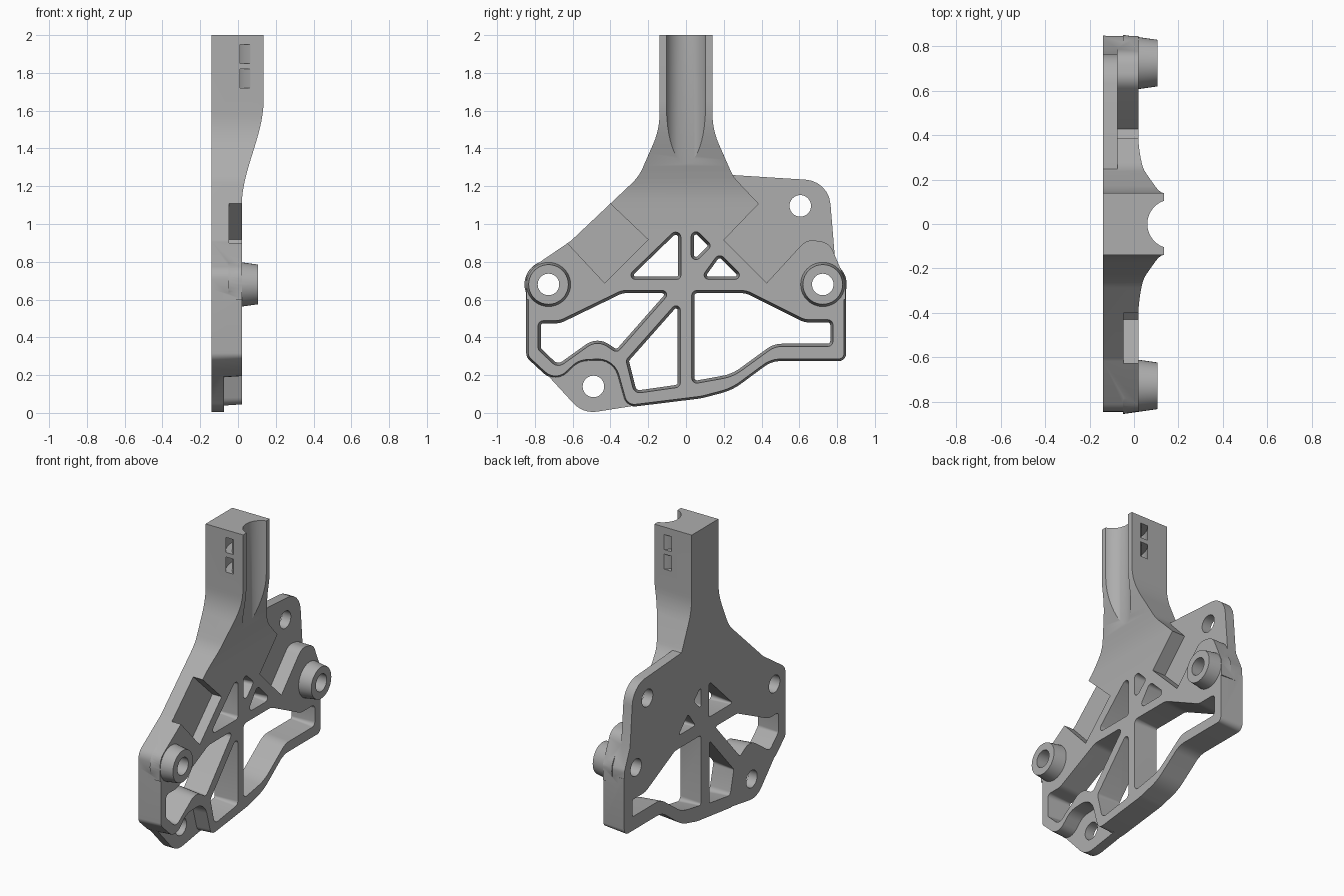
import bpy, bmesh
from math import sin, cos, tan, pi
from mathutils import Vector

cube = bpy.data.objects.get("Cube")
if cube:
    bpy.data.objects.remove(cube, do_unlink=True)

BACK, FACE, LUG, RECESS = -0.14, 0.02, -0.075, -0.048


def rounded(corners, steps=6):
    """Polygon from (u, v, radius) corners with true arc fillets."""
    out = []
    count = len(corners)
    for i, (u, v, r) in enumerate(corners):
        p = Vector((u, v))
        a = Vector(corners[i - 1][:2]) - p
        b = Vector(corners[(i + 1) % count][:2]) - p
        if r == 0:
            out.append(p)
            continue
        half = a.angle(b) / 2
        t = min(r / tan(half), 0.48 * min(a.length, b.length))
        r = t * tan(half)
        a.normalize()
        b.normalize()
        c = p + (a + b).normalized() * (r / sin(half))
        start, end = p + a * t - c, p + b * t - c
        sweep = start.angle_signed(end)
        for k in range(steps + 1):
            ang = -sweep * k / steps
            out.append(c + Vector((start.x * cos(ang) - start.y * sin(ang),
                                   start.x * sin(ang) + start.y * cos(ang))))
    return out


def circle(u, v, r, n=40):
    return [Vector((u + r * cos(2 * pi * k / n), v + r * sin(2 * pi * k / n)))
            for k in range(n)]


def offset(pts, d):
    """Move every edge of a polygon outward by d."""
    n = len(pts)
    area = sum(pts[i - 1].cross(pts[i]) for i in range(n))
    side = 1 if area > 0 else -1
    out = []
    for i, p in enumerate(pts):
        e1 = (p - pts[i - 1]).normalized()
        e2 = (pts[(i + 1) % n] - p).normalized()
        n1, n2 = Vector((e1.y, -e1.x)), Vector((e2.y, -e2.x))
        out.append(p + (n1 + n2) * (side * d / max(0.3, 1 + n1.dot(n2))))
    return out


def prism(name, pts, d0, d1, grow=0, axis="x"):
    """Extrude a profile along an axis; grow widens the d0 end (draft)."""
    place = {"x": lambda u, v, d: (d, u, v),
             "y": lambda u, v, d: (u, d, v),
             "z": lambda u, v, d: (u, v, d)}[axis]
    low = offset(pts, grow) if grow else pts
    bm = bmesh.new()
    a = [bm.verts.new(place(p[0], p[1], d0)) for p in low]
    b = [bm.verts.new(place(p[0], p[1], d1)) for p in pts]
    bm.faces.new(a)
    bm.faces.new(b)
    for i in range(len(a)):
        bm.faces.new((a[i - 1], a[i], b[i], b[i - 1]))
    bmesh.ops.recalc_face_normals(bm, faces=bm.faces)
    mesh = bpy.data.meshes.new(name)
    bm.to_mesh(mesh)
    bm.free()
    ob = bpy.data.objects.new(name, mesh)
    bpy.context.collection.objects.link(ob)
    return ob


def combine(target, tool, operation="DIFFERENCE"):
    mod = target.modifiers.new("combine", "BOOLEAN")
    mod.operation, mod.solver, mod.object = operation, "EXACT", tool
    bpy.context.view_layer.objects.active = target
    bpy.ops.object.modifier_apply(modifier=mod.name)
    bpy.data.objects.remove(tool, do_unlink=True)


# Shoulders and neck, full depth
body = prism("mounting_bracket", rounded([
    (-.845, .75, .08), (-.61, .91, .1), (-.25, 1.25, .25), (-.14, 1.5, .4),
    (-.14, 2, 0), (.14, 2, 0), (.14, 1.5, .4), (.25, 1.25, .2),
    (.385, 1.107, 0), (.2, .915, 0), (.427, .688, 0), (.64, .92, .08),
    (.76, .9, .08), (.845, .7, .06), (.845, .6, 0), (-.845, .6, 0)]), BACK, .135)

# Sweep the front from the thick neck down to the plate
sweep = [(.02 + .115 * s * s * (3 - 2 * s), 1.1 + .55 * s)
         for s in [k / 16 for k in range(17)]]
combine(body, prism("front_cutter", [(.02, .5)] + sweep + [(.3, 1.65), (.3, .5)],
                    -1, 1, axis="y"))

# Lower frame with drafted walls
frame = rounded([
    (-.835, .64, 0), (-.835, .3, .04), (-.69, .165, .08), (-.57, .28, .12),
    (-.38, .29, .13), (-.31, .04, .05), (.08, .088, .3), (.24, .13, .3),
    (.45, .285, .15), (.837, .285, .03), (.837, .64, 0)])
combine(body, prism("frame", frame, BACK, FACE, .011), "UNION")

# Thin bolt lugs at the back
upper_lug = rounded([
    (.1, 1.2, 0), (.2, 1.262, 0), (.755, 1.227, .14), (.79, .8, .1),
    (.84, .7, 0), (.4, .62, 0), (.1, .7, 0)])
lower_lug = rounded([
    (-.77, .24, 0), (-.545, -.005, .14), (-.26, .04, 0), (-.3, .32, 0),
    (-.6, .3, 0)])
for lug in (upper_lug, lower_lug):
    combine(body, prism("lug", lug, BACK, LUG), "UNION")

# Tapered bosses
for y in (-.728, .724):
    combine(body, prism("boss", circle(y, .68, .105), -.05, .105, .022), "UNION")

# Weight-saving openings, drafted
openings = [
    [(-.785, .49, .03), (-.67, .49, .1), (-.34, .65, .1), (-.07, .65, .025),
     (-.365, .315, .03), (-.47, .385, .15), (-.68, .235, .05), (-.785, .335, .03)],
    [(-.028, .61, .025), (-.32, .28, .03), (-.275, .1, .04), (-.028, .135, .03)],
    [(.028, .65, .03), (.32, .65, .12), (.63, .495, .1), (.78, .495, .03),
     (.78, .35, .03), (.47, .35, .12), (.25, .19, .25), (.028, .15, .03)],
    [(-.025, 1.0, .03), (-.33, .705, .025), (-.025, .705, .025)],
    [(.025, 1.0, .028), (.14, .885, .025), (.025, .77, .028)],
    [(.175, .85, .03), (.32, .705, .025), (.07, .705, .025)]]
for shape in openings:
    combine(body, prism("opening", rounded(shape), -.16, .04, -.018))

# Recess on one shoulder
combine(body, prism("recess", rounded([
    (-.5, 1.202, 0), (-.2, .917, 0), (-.43, .687, 0), (-.73, 1.008, 0)]),
    RECESS, .3))

# Bolt holes
for y, z in ((-.728, .68), (.724, .68), (.605, 1.096), (-.49, .14)):
    combine(body, prism("bolt_hole", circle(y, z, .057), -.3, .3))

# Pole groove down the neck
combine(body, prism("groove", circle(.17, 0, .11, 64), 1.2, 2.1, axis="z"))

# Curved strap slots around the groove
arc = [pi / 2 + pi * k / 24 for k in range(25)]
band = [(.17 + .213 * cos(a), .213 * sin(a)) for a in arc]
band += [(.17 + .175 * cos(a), .175 * sin(a)) for a in reversed(arc)]
for z in (1.72, 1.85):
    combine(body, prism("strap_slot", band, z, z + .1, axis="z"))

# Grey finish
grey = bpy.data.materials.new("grey")
grey.use_nodes = True
colour = (.42, .42, .42, 1)
grey.diffuse_color = colour
grey.node_tree.nodes["Principled BSDF"].inputs["Base Color"].default_value = colour
body.data.materials.clear()
body.data.materials.append(grey)

bpy.ops.object.select_all(action="DESELECT")
body.select_set(True)
bpy.context.view_layer.objects.active = body
bpy.ops.object.shade_smooth_by_angle(angle=pi / 6)
